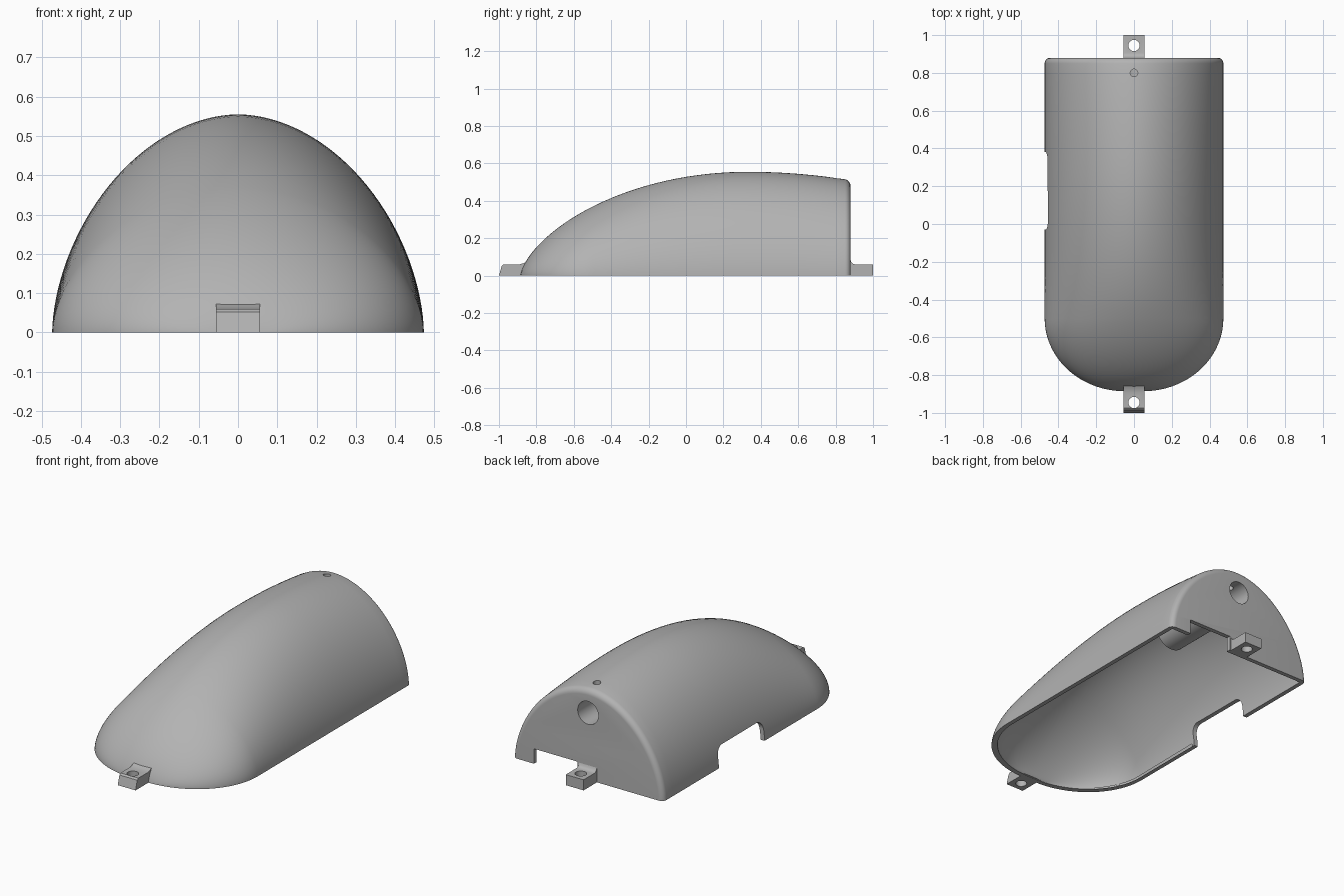
import bpy, bmesh, math
from mathutils import Matrix

cube = bpy.data.objects.get("Cube")
if cube:
    bpy.data.objects.remove(cube, do_unlink=True)

grey = bpy.data.materials.new("matte grey")
grey.use_nodes = True
grey.diffuse_color = (0.45, 0.45, 0.45, 1)
grey.node_tree.nodes["Principled BSDF"].inputs["Base Color"].default_value = grey.diffuse_color

FRONT, REAR, WALL = -0.885, 0.88, 0.025
ROUND = 0.03


def finish(name, bm):
    bmesh.ops.recalc_face_normals(bm, faces=bm.faces)
    mesh = bpy.data.meshes.new(name)
    bm.to_mesh(mesh)
    bm.free()
    mesh.materials.append(grey)
    obj = bpy.data.objects.new(name, mesh)
    bpy.context.collection.objects.link(obj)
    return obj


def half_width(y):
    d = min(max((-0.5 - y) / 0.385, 0), 1)
    return 0.05 + 0.423 * math.sqrt(1 - d * d)


def height(y):
    if y > 0.33:
        return 0.555 - 0.045 * ((y - 0.33) / 0.55) ** 2
    d = min((0.33 - y) / 1.215, 1)
    return 0.555 * (1 - d * d) ** 0.65


def loft(name, inset=0.0, skirt=0.0):
    """Domed body made of cross-sections from nose to rear wall."""
    stations = []
    for i in range(30):                      # nose, packed towards the tip
        stations.append((FRONT + 0.385 * (1 - math.cos(math.pi / 2 * i / 30)), 0))
    for i in range(25):                      # straight flanks
        stations.append((-0.5 + (REAR - ROUND + 0.5) * i / 24, 0))
    for i in range(1, 7):                    # rounded rear edge
        a = math.pi / 2 * i / 6
        stations.append((REAR - ROUND + ROUND * math.sin(a), ROUND * (1 - math.cos(a))))
    bm = bmesh.new()
    rows = []
    for y, trim in stations:
        if inset:
            trim = 0
        w = half_width(y) - inset - trim
        h = max(height(y) - inset - trim, 0.004)
        f = (y - FRONT) / (REAR - FRONT)
        yy = y + inset * (1 - 2 * f)
        pts = []
        for k in range(65):
            a = math.pi * k / 64
            c, s = math.cos(a), max(math.sin(a), 0)
            pts.append((w * math.copysign(abs(c) ** 1.053, c), h * s ** 1.14))
        if skirt:
            pts = [(w, -skirt)] + pts + [(-w, -skirt)]
        rows.append([bm.verts.new((x, yy, z)) for x, z in pts])
    n = len(rows[0])
    for a, b in zip(rows, rows[1:]):
        for k in range(n):
            bm.faces.new((a[k], a[(k + 1) % n], b[(k + 1) % n], b[k]))
    bm.faces.new(rows[0])
    bm.faces.new(rows[-1])
    return finish(name, bm)


def prism(name, profile, x0, x1):
    """Extrude a (y, z) outline along x."""
    bm = bmesh.new()
    face = bm.faces.new([bm.verts.new((x0, y, z)) for y, z in profile])
    new = bmesh.ops.extrude_face_region(bm, geom=[face])["geom"]
    bmesh.ops.translate(bm, vec=(x1 - x0, 0, 0),
                        verts=[v for v in new if isinstance(v, bmesh.types.BMVert)])
    return finish(name, bm)


def cylinder(name, radius, length, centre, axis="Z"):
    bm = bmesh.new()
    turn = Matrix.Rotation(math.pi / 2, 4, "X") if axis == "Y" else Matrix()
    bmesh.ops.create_cone(bm, cap_ends=True, segments=48, radius1=radius, radius2=radius,
                          depth=length, matrix=Matrix.Translation(centre) @ turn)
    return finish(name, bm)


def cut(obj, *cutters):
    bpy.context.view_layer.objects.active = obj
    for c in cutters:
        mod = obj.modifiers.new("cut", "BOOLEAN")
        mod.operation, mod.solver, mod.object = "DIFFERENCE", "EXACT", c
        bpy.ops.object.modifier_apply(modifier=mod.name)
        bpy.data.objects.remove(c, do_unlink=True)


def rounded_arch(y0, y1, top, r):
    """Opening outline with rounded upper corners."""
    pts = [(y0, -0.1)]
    for cy, start in ((y0 + r, math.pi), (y1 - r, math.pi / 2)):
        for k in range(9):
            a = start - math.pi / 2 * k / 8
            pts.append((cy + r * math.cos(a), top - r + r * math.sin(a)))
    return pts + [(y1, -0.1)]


# Hollow shell with side opening, rear slot, tube bore and screw hole
shell = loft("shell")
cut(shell,
    loft("cavity", WALL, 0.1),
    prism("side_opening", rounded_arch(-0.03, 0.38, 0.115, 0.05), -0.6, -0.3),
    prism("rear_slot", [(0.8, -0.1), (1, -0.1), (1, 0.085), (0.8, 0.085)], 0.065, 0.34),
    cylinder("bore", 0.065, 0.3, (0, 0.88, 0.38), "Y"),
    cylinder("screw_hole", 0.02, 0.3, (0, 0.8, 0.55)))

# Inner tube behind the rear hole
tube = cylinder("inner_tube", 0.1, 0.555, (0, 0.5875, 0.38), "Y")
cut(tube,
    cylinder("bore", 0.065, 1.2, (0, 0.6, 0.38), "Y"),
    cylinder("screw_hole", 0.02, 0.2, (0, 0.8, 0.48)))

# Mounting tabs with bolt holes
front_tab = prism("front_tab", [(-0.865, 0), (-1, 0), (-0.985, 0.052), (-0.975, 0.06),
                                (-0.89, 0.06), (-0.87, 0.066), (-0.85, 0.075)], -0.056, 0.056)
cut(front_tab, cylinder("bolt_hole", 0.03, 0.4, (0, -0.945, 0)))
rear_tab = prism("rear_tab", [(0.865, 0), (1, 0), (1, 0.06), (0.905, 0.06), (0.893, 0.063),
                              (0.884, 0.071), (0.879, 0.085), (0.865, 0.085)], -0.056, 0.056)
cut(rear_tab, cylinder("bolt_hole", 0.03, 0.4, (0, 0.945, 0)))

# Smooth curved surfaces, keep hard edges
bpy.ops.object.select_all(action="DESELECT")
for part in (shell, tube, front_tab, rear_tab):
    part.select_set(True)
bpy.context.view_layer.objects.active = shell
bpy.ops.object.shade_smooth_by_angle(angle=math.radians(30))
